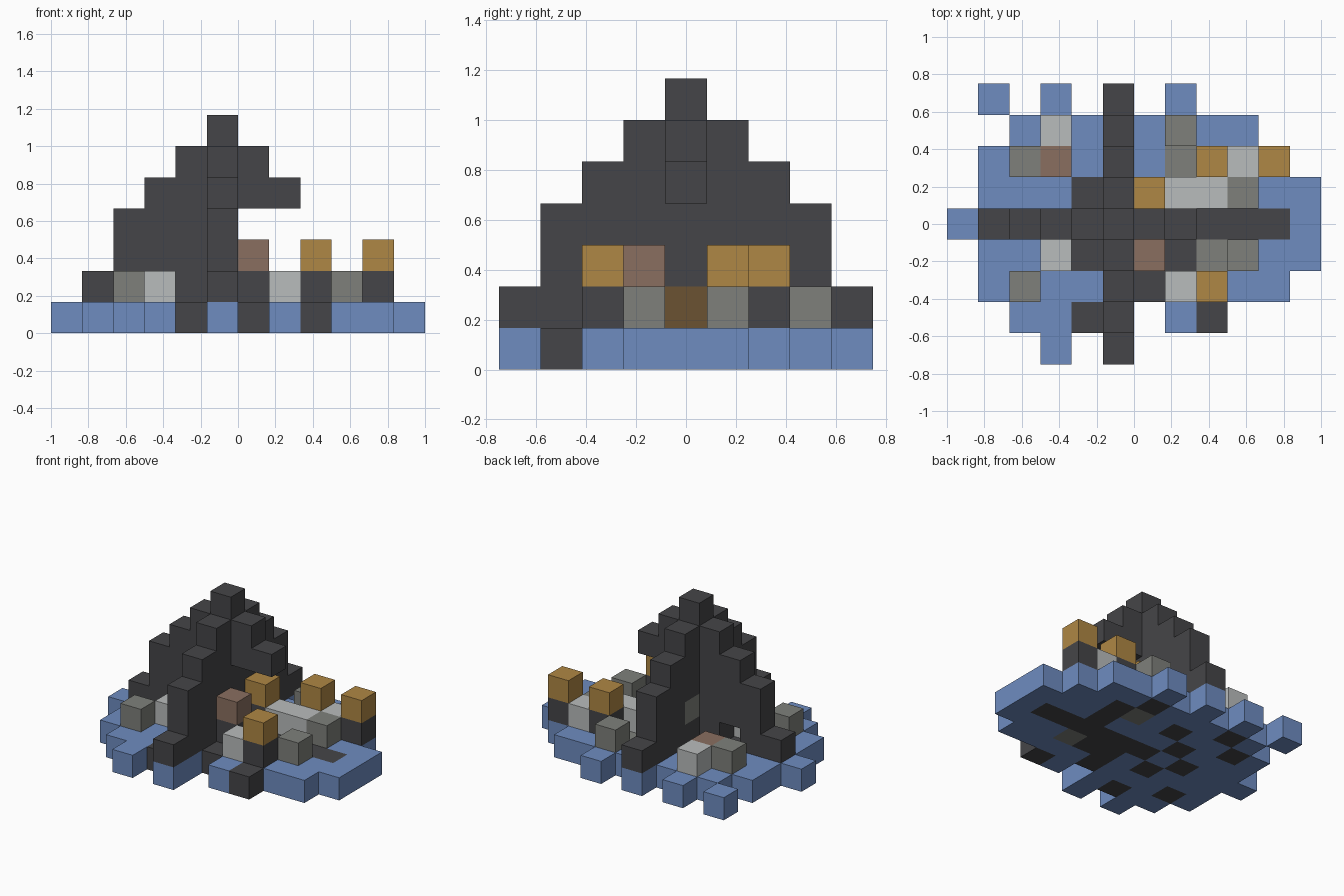
import bpy, bmesh
from mathutils import Vector

cube = bpy.data.objects.get("Cube")
if cube:
    bpy.data.objects.remove(cube, do_unlink=True)

S = 1 / 6  # block size


def material(name, rgb):
    m = bpy.data.materials.new(name)
    m.use_nodes = True
    m.diffuse_color = (*rgb, 1)
    bsdf = m.node_tree.nodes["Principled BSDF"]
    bsdf.inputs["Base Color"].default_value = (*rgb, 1)
    bsdf.inputs["Roughness"].default_value = 0.9
    return m


water = material("water blue", (0.156, 0.262, 0.527))
char = material("charcoal", (0.06, 0.06, 0.065))
stone = material("stone grey", (0.21, 0.216, 0.198))
pale = material("pale grey", (0.485, 0.503, 0.503))
gold = material("gold", (0.43, 0.242, 0.058))
clay = material("clay brown", (0.254, 0.159, 0.117))
ochre = material("dark ochre", (0.147, 0.084, 0.032))

# Ground layer, back row first: b water, d charcoal, g stone
ground = [
    ".b.b.b.b....",
    "..bdbbbdbb..",
    ".bdbbdbgdbb.",
    ".bbbdbbbdbbb",
    "bbbdbddddddb",
    ".bbbdbddgbbb",
    ".bdbbbdbbbb.",
    "..bbdb.bd...",
    "...b.b......",
]


def ground_cells(letter):
    return [(i, 8 - r, 0) for r, row in enumerate(ground)
            for i, c in enumerate(row) if c == letter]


# Stepped walls that cross at the peak
steps = [1, 3, 4, 5, 6]
cross_wall = {(5, j, k) for j in range(9)
              for k in range(1, steps[min(j, 8 - j)] + 1)}
side_wall = {(i + 1, 4, k) for i, top in enumerate(steps)
             for k in range(1, top + 1)} - cross_wall
side_wall.discard((3, 4, 1))
cross_wall -= {(5, 4, 1), (5, 5, 2)}

parts = [
    ("water_base", water, ground_cells("b")),
    ("charred_ground", char, ground_cells("d")),
    ("stone_ground", stone, ground_cells("g")),
    ("cross_wall", char, cross_wall),
    ("side_wall", char, side_wall),
    ("broken_arch", char, [(6, 4, 5), (6, 4, 4), (7, 4, 4)]),
    ("charred_supports", char,
     [(6, 3, 1), (6, 5, 1), (8, 2, 1), (8, 6, 1), (10, 6, 1)]),
    ("stone_rubble", stone,
     [(2, 2, 1), (2, 6, 1), (7, 7, 1), (9, 3, 1), (9, 5, 1), (5, 5, 2)]),
    ("pale_rubble", pale,
     [(3, 3, 1), (3, 7, 1), (7, 2, 1), (7, 5, 1), (8, 5, 1), (9, 6, 1)]),
    ("gold_blocks", gold, [(8, 2, 2), (6, 5, 2), (8, 6, 2), (10, 6, 2)]),
    ("clay_blocks", clay, [(6, 3, 2), (3, 6, 1)]),
    ("ochre_block", ochre, [(5, 4, 1)]),
]
filled = {tuple(c) for _, _, cells in parts for c in cells}


def build(name, mat, cells):
    """Join unit blocks, keeping only the exposed sides."""
    bm = bmesh.new()
    for i, j, k in sorted(cells):
        centre = Vector((i - 5.5, j - 4, k + 0.5)) * S
        for axis in range(3):
            for sign in (-1, 1):
                near = [i, j, k]
                near[axis] += sign
                if tuple(near) in filled:
                    continue
                n, u = Vector(), Vector()
                n[axis] = sign
                u[(axis + 1) % 3] = 1
                v = n.cross(u)
                bm.faces.new([bm.verts.new(centre + (n + a * u + b * v) * S / 2)
                              for a, b in ((-1, -1), (1, -1), (1, 1), (-1, 1))])
    bmesh.ops.remove_doubles(bm, verts=bm.verts[:], dist=S / 100)
    mesh = bpy.data.meshes.new(name)
    bm.to_mesh(mesh)
    bm.free()
    mesh.materials.append(mat)
    bpy.context.collection.objects.link(bpy.data.objects.new(name, mesh))


for part in parts:
    build(*part)
